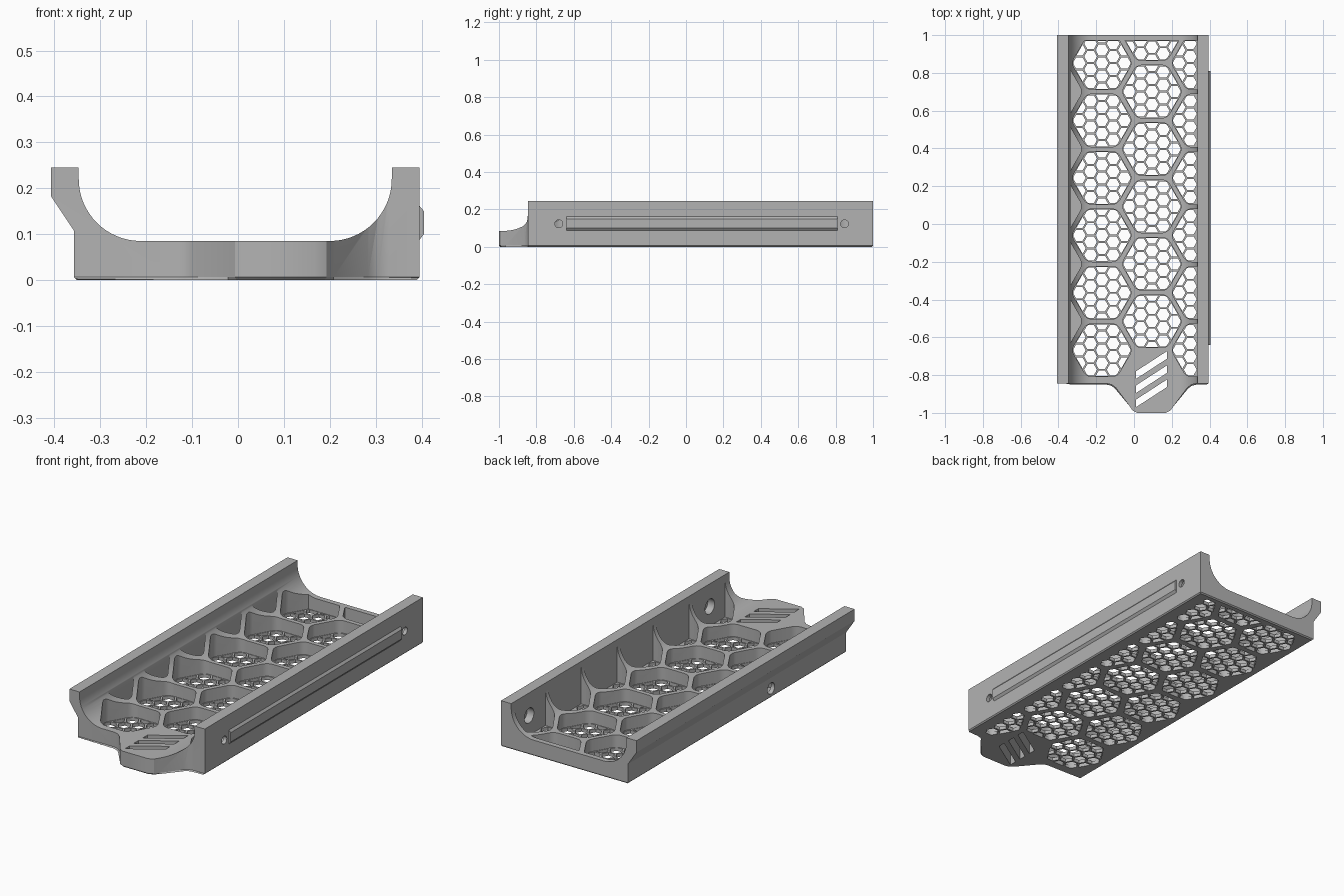
import bpy
import bmesh
from math import cos, sin, pi, radians, sqrt

cube = bpy.data.objects.get("Cube")
if cube:
    bpy.data.objects.remove(cube, do_unlink=True)

grey = bpy.data.materials.new("plain_grey")
grey.use_nodes = True
grey.diffuse_color = (0.45, 0.45, 0.45, 1)
grey.node_tree.nodes["Principled BSDF"].inputs["Base Color"].default_value = grey.diffuse_color

PLACE = {
    "x": lambda a, b, t: (t, a, b),
    "y": lambda a, b, t: (a, t, b),
    "z": lambda a, b, t: (a, b, t),
}


def prisms(name, outlines, axis, lo, hi, chamfer=0):
    """One object made of straight prisms, one for each 2D outline."""
    bm = bmesh.new()
    for pts in outlines:
        rings = [[bm.verts.new(PLACE[axis](a, b, t)) for a, b in pts] for t in (lo, hi)]
        base = bm.faces.new(rings[0])
        bm.faces.new(rings[1])
        n = len(pts)
        for i in range(n):
            j = (i + 1) % n
            bm.faces.new((rings[0][i], rings[0][j], rings[1][j], rings[1][i]))
        if chamfer:
            bmesh.ops.bevel(bm, geom=list(base.edges), offset=chamfer,
                            segments=1, affect="EDGES")
    bmesh.ops.recalc_face_normals(bm, faces=bm.faces)
    mesh = bpy.data.meshes.new(name)
    bm.to_mesh(mesh)
    bm.free()
    mesh.materials.append(grey)
    ob = bpy.data.objects.new(name, mesh)
    bpy.context.collection.objects.link(ob)
    return ob


def boolean(target, tool, operation="DIFFERENCE"):
    mod = target.modifiers.new("cut", "BOOLEAN")
    mod.operation, mod.solver, mod.object = operation, "EXACT", tool
    bpy.context.view_layer.objects.active = target
    bpy.ops.object.modifier_apply(modifier=mod.name)
    bpy.data.objects.remove(tool, do_unlink=True)


def arc(cx, cy, r, start, end, steps):
    angles = [radians(start + (end - start) * i / steps) for i in range(steps + 1)]
    return [(cx + r * cos(a), cy + r * sin(a)) for a in angles]


def circle(cx, cy, r):
    return arc(cx, cy, r, 0, 345, 23)


def hexagon(cx, cy, apothem, r=0):
    """Flat-topped hexagon with corners rounded by r."""
    if not r:
        return arc(cx, cy, apothem * 2 / sqrt(3), 0, 300, 5)
    d = (apothem - r) * 2 / sqrt(3)
    pts = []
    for k in range(0, 360, 60):
        a = radians(k)
        pts += arc(cx + d * cos(a), cy + d * sin(a), r, k - 30, k + 30, 5)
    return pts


def clip(poly, convex):
    """Part of a polygon inside a counter-clockwise convex outline."""
    for i, (ax, ay) in enumerate(convex):
        bx, by = convex[(i + 1) % len(convex)]
        side = [(bx - ax) * (y - ay) - (by - ay) * (x - ax) for x, y in poly]
        out = []
        for k, p in enumerate(poly):
            q, s, t = poly[k - 1], side[k - 1], side[k]
            if (s > 0) != (t > 0):
                f = s / (s - t)
                out.append((q[0] + f * (p[0] - q[0]), q[1] + f * (p[1] - q[1])))
            if t > 0:
                out.append(p)
        poly = out
    return poly


def area(poly):
    return abs(sum(poly[i - 1][0] * y - poly[i - 1][1] * x
                   for i, (x, y) in enumerate(poly))) / 2


def rectangle(x0, y0, x1, y1):
    return [(x0, y0), (x1, y0), (x1, y1), (x0, y1)]


# Tray: channel section trimmed by a plan with a front tab
section = [(-0.351, -0.1), (0.389, -0.1), (0.389, 0), (0.395, 0.006), (0.395, 0.245), (0.335, 0.245)]
section += arc(0.2, 0.22, 0.135, 0, -90, 16)
section += arc(-0.212, 0.22, 0.135, -90, -180, 16)
section += [(-0.347, 0.245), (-0.407, 0.245), (-0.407, 0.182), (-0.357, 0.107),
            (-0.357, 0.006), (-0.351, 0)]
tray = prisms("tray", [section], "y", -1.1, 1.1)

TAB_X, FRONT = 0.093, -0.845
half_tab = [(0.235, FRONT), (0.212, -0.85), (0.19, -0.866), (0.115, -0.966), (0.1, -0.988), (0.075, -1)]
plan = [(-0.6, 1), (-0.6, FRONT)]
plan += [(TAB_X - d, y) for d, y in half_tab]
plan += [(TAB_X + d, y) for d, y in reversed(half_tab)]
plan += [(0.6, FRONT), (0.6, 1)]
boolean(tray, prisms("plan", [plan], "z", 0, 0.5, chamfer=0.006), "INTERSECT")

# Hexagonal pockets in staggered columns, with a honeycomb floor
PITCH, FLOOR, MESH = 0.304, 0.018, 0.069
limits = rectangle(-0.335, -0.812, 0.335, 0.972)
inner_limits = rectangle(-0.332, -0.809, 0.332, 0.969)
columns = [  # x, first y, count, open floor
    (-0.433, -0.515, 5, False),
    (-0.17, -0.668, 6, True),
    (0.095, -0.515, 6, True),
    (0.358, -0.668, 6, True),
]
pockets, holes = [], []
for cx, first, count, open_floor in columns:
    for row in range(count):
        cy = first + row * PITCH
        pockets.append(clip(hexagon(cx, cy, 0.14, 0.05), limits))
        if not open_floor:
            continue
        edge = clip(hexagon(cx, cy, 0.137, 0.048), inner_limits)
        for i in range(-3, 4):
            for j in range(-3, 4):
                hx = cx + i * MESH * sqrt(3) / 2
                hy = cy + (j + (i % 2) / 2) * MESH
                hole = clip(hexagon(hx, hy, 0.0295), edge)
                if len(hole) > 2 and area(hole) > 0.0002:
                    holes.append(hole)
boolean(tray, prisms("pockets", pockets, "z", FLOOR, 0.4))
boolean(tray, prisms("honeycomb", holes, "z", -0.05, 0.05))

# Slanted vent slots in the tab
slots = [[(0.01, y), (0.175, y + 0.107), (0.175, y + 0.147), (0.01, y + 0.04)]
         for y in (-0.97, -0.895, -0.82)]
boolean(tray, prisms("slots", slots, "z", -0.1, 0.3))

# Screw holes with counterbores in the rail wall, one hole in the other wall
spots = (-0.68, 0.848)
boolean(tray, prisms("counterbores", [circle(y, 0.123, 0.04) for y in spots], "x", 0.28, 0.375))
boolean(tray, prisms("screw_holes", [circle(y, 0.123, 0.021) for y in spots], "x", 0.36, 0.45))
boolean(tray, prisms("side_hole", [circle(-0.21, 0.05, 0.03)], "x", -0.45, -0.31))

# Chamfered rail on the outside of the wall
rail_section = [(0.39, 0.087), (0.395, 0.087), (0.405, 0.1), (0.405, 0.15), (0.395, 0.162), (0.39, 0.162)]
rail = prisms("side_rail", [rail_section], "y", -0.64, 0.81)

for ob in (tray, rail):
    bpy.ops.object.select_all(action="DESELECT")
    ob.select_set(True)
    bpy.context.view_layer.objects.active = ob
    bpy.ops.object.shade_smooth_by_angle(angle=pi / 7)
